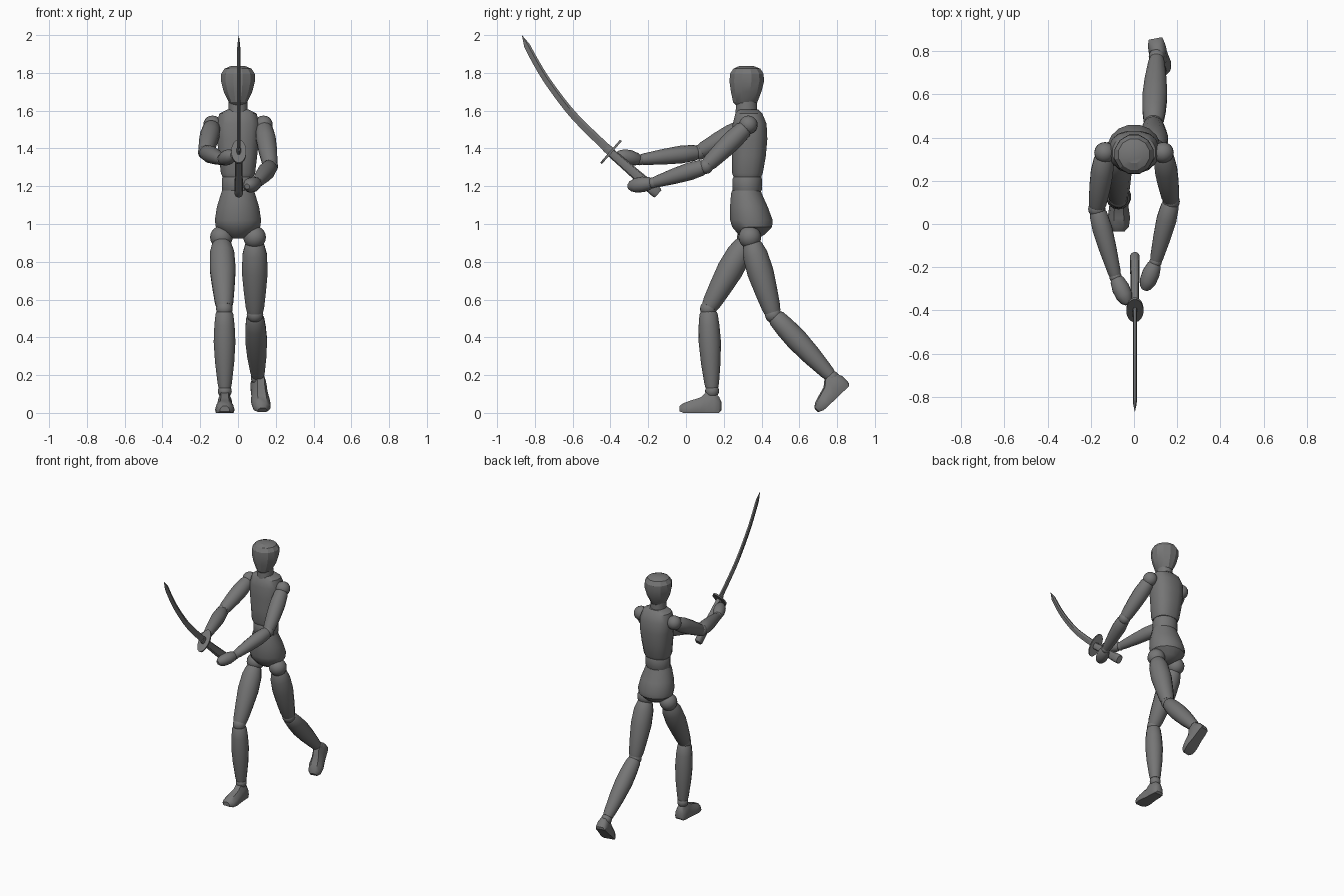
import bpy, bmesh, math
from mathutils import Vector

if "Cube" in bpy.data.objects:
    bpy.data.objects.remove(bpy.data.objects["Cube"])

grey = bpy.data.materials.new("mid_grey")
grey.diffuse_color = (0.18, 0.18, 0.18, 1)
grey.use_nodes = True
grey.node_tree.nodes["Principled BSDF"].inputs["Base Color"].default_value = grey.diffuse_color


def finish(name, bm, angle=32):
    bmesh.ops.recalc_face_normals(bm, faces=bm.faces)
    me = bpy.data.meshes.new(name)
    bm.to_mesh(me)
    bm.free()
    ob = bpy.data.objects.new(name, me)
    bpy.context.collection.objects.link(ob)
    me.materials.append(grey)
    bpy.ops.object.select_all(action='DESELECT')
    ob.select_set(True)
    bpy.context.view_layer.objects.active = ob
    bpy.ops.object.shade_smooth_by_angle(angle=math.radians(angle))
    return ob


def skin(name, rings, angle=32):
    """Join equal rings of points into a capped solid."""
    bm = bmesh.new()
    vs = [[bm.verts.new(p) for p in r] for r in rings]
    n = len(vs[0])
    for a, b in zip(vs, vs[1:]):
        for i in range(n):
            bm.faces.new((a[i], a[(i + 1) % n], b[(i + 1) % n], b[i]))
    bm.faces.new(vs[0][::-1])
    bm.faces.new(vs[-1])
    return finish(name, bm, angle)


def oval(c, u, v, ru, rv, n=16, power=1.0):
    pts = []
    for i in range(n):
        t = 2 * math.pi * (i + 0.5) / n
        co, si = math.cos(t), math.sin(t)
        pts.append(c + u * ru * math.copysign(abs(co) ** power, co)
                   + v * rv * math.copysign(abs(si) ** power, si))
    return pts


X, Y, Z = Vector((1, 0, 0)), Vector((0, 1, 0)), Vector((0, 0, 1))


def body(name, rows, n=16, power=1.0, angle=32):
    """Upright part; rows of z, front y, back y, half width."""
    skin(name, [oval(Vector((0, (f + b) / 2, z)), X, Y, w, (b - f) / 2, n, power)
                for z, f, b, w in rows], angle)


def limb(name, a, b, rows):
    """Turned part between two points; rows of fraction, radius."""
    a, b = Vector(a), Vector(b)
    d = (b - a).normalized()
    u = (X - d * X.dot(d)).normalized()
    v = d.cross(u)
    skin(name, [oval(a.lerp(b, t), u, v, r, r, 14) for t, r in rows])


def ball(name, c, r):
    bm = bmesh.new()
    bmesh.ops.create_uvsphere(bm, u_segments=16, v_segments=10, radius=r)
    bmesh.ops.translate(bm, verts=bm.verts, vec=Vector(c))
    finish(name, bm)


def foot(name, heel, forward):
    """Flat soled foot; rows of distance, half width, bottom, top."""
    f = Vector(forward).normalized()
    side = f.cross(Z).normalized()
    up = side.cross(f)
    rings = []
    for s, w, lo, hi in [(0, .022, .012, .06), (.012, .036, 0, .085), (.04, .041, 0, .112),
                         (.078, .042, 0, .11), (.11, .045, 0, .082), (.16, .052, 0, .066),
                         (.2, .046, 0, .052), (.222, .026, .008, .036)]:
        c = Vector(heel) + f * s + up * lo
        h = hi - lo
        rings.append([c + side * (w * k) + up * (h * q) for k, q in
                      [(-.9, 0), (.9, 0), (1, .25), (.85, .65), (.45, 1),
                       (-.45, 1), (-.85, .65), (-1, .25)]])
    skin(name, rings, 40)


# Head and neck
body("head", [(1.628, .265, .365, .038), (1.645, .247, .38, .05), (1.70, .235, .402, .078),
              (1.755, .227, .416, .093), (1.795, .23, .414, .092), (1.822, .248, .396, .074),
              (1.836, .28, .36, .04)], 12, angle=24)
body("neck", [(1.57, .26, .38, .054), (1.65, .265, .375, .05)])

# Trunk
body("chest", [(1.605, .275, .385, .06), (1.585, .26, .405, .1), (1.53, .246, .428, .116),
               (1.45, .243, .432, .113), (1.36, .243, .424, .103), (1.27, .243, .408, .092),
               (1.25, .25, .40, .084)], 16, .8)
body("waist", [(1.26, .255, .395, .078), (1.24, .245, .403, .086),
               (1.18, .245, .403, .086), (1.165, .255, .395, .08)])
body("pelvis", [(1.178, .243, .397, .086), (1.16, .237, .403, .092), (1.09, .231, .435, .114),
                (1.02, .232, .461, .125), (.985, .242, .458, .12), (.945, .275, .42, .075),
                (.922, .31, .38, .035)])

# Legs: hip, knee, ankle
thigh = [(.04, .035), (.1, .052), (.22, .066), (.45, .07), (.7, .06), (.9, .05), (.97, .043)]
shin = [(.02, .038), (.06, .048), (.2, .055), (.4, .059), (.65, .052), (.9, .039), (.96, .034)]
legs = {"front": ((-.088, .33, .93), (-.072, .118, .55), (-.07, .138, .115)),
        "back": ((.088, .338, .93), (.09, .462, .52), (.105, .775, .185))}
for side, (hip, knee, ankle) in legs.items():
    ball(side + "_hip_joint", hip, .06)
    limb(side + "_thigh", hip, knee, thigh)
    ball(side + "_knee_joint", knee, .044)
    limb(side + "_shin", knee, ankle, shin)
    ball(side + "_ankle_joint", ankle, .037)
foot("front_foot", (-.07, .187, 0), (0, -1, 0))
foot("back_foot", (.097, .866, .15), (.03, -.16, -.15))

# Arms: shoulder, elbow, wrist, fingertips
upper = [(.04, .035), (.12, .047), (.35, .053), (.6, .05), (.9, .042), (.97, .036)]
fore = [(.02, .034), (.08, .042), (.3, .047), (.6, .041), (.92, .031), (.98, .027)]
palm = [(0, .022), (.12, .033), (.4, .041), (.7, .039), (.9, .028), (1, .014)]
arms = {"right": ((-.135, .33, 1.525), (-.172, .07, 1.38), (-.085, -.245, 1.34), (-.028, -.37, 1.365)),
        "left": ((.135, .33, 1.525), (.172, .105, 1.305), (.1, -.175, 1.218), (.048, -.305, 1.198))}
for side, (shoulder, elbow, wrist, tip) in arms.items():
    ball(side + "_shoulder_joint", shoulder, .049)
    limb(side + "_upper_arm", shoulder, elbow, upper)
    ball(side + "_elbow_joint", elbow, .04)
    limb(side + "_forearm", elbow, wrist, fore)
    ball(side + "_wrist_joint", wrist, .029)
    limb(side + "_hand", wrist, tip, palm)

# Sword grip and guard, along one slanted axis
SX = .004
axis = Vector((0, -.755, .656)).normalized()
across = axis.cross(X)
end, guard = Vector((SX, -.147, 1.16)), Vector((SX, -.397, 1.382))


def sword_part(name, base, rows, n, power=1.0):
    skin(name, [oval(base + axis * s, X, across, w, d, n, power) for s, w, d in rows])


length = (guard - end).length
sword_part("sword_grip", end, [(0, .019, .026), (.008, .023, .031), (.05, .023, .031),
                               (length * .6, .02, .027), (length, .018, .024)], 12, .8)
sword_part("sword_guard", guard, [(-.006, .04, .081), (.006, .04, .081)], 20)
sword_part("blade_collar", guard, [(0, .012, .026), (.035, .011, .025)], 8)

# Curved blade: smooth path with a wedge section, tapering to a point
ctrl = [Vector((SX, y, z)) for y, z in [(-.397, 1.383), (-.51, 1.49), (-.615, 1.6),
                                        (-.73, 1.753), (-.803, 1.873), (-.868, 1.998)]]


def path(t):
    i = min(int(t), len(ctrl) - 2)
    k = t - i
    p1, p2 = ctrl[i], ctrl[i + 1]
    p0 = ctrl[i - 1] if i else p1 * 2 - p2
    p3 = ctrl[i + 2] if i + 2 < len(ctrl) else p2 * 2 - p1
    return .5 * (2 * p1 + (p2 - p0) * k + (2 * p0 - 5 * p1 + 4 * p2 - p3) * k * k
                 + (3 * p1 - p0 - 3 * p2 + p3) * k ** 3)


rings = []
steps = 24
for i in range(steps + 1):
    t = 5 * i / steps
    p = path(t)
    d = (path(min(t + .02, 5)) - path(max(t - .02, 0))).normalized()
    back = X.cross(d)
    if back.z < 0:
        back = -back
    w = (.023 - .0012 * t) * min(1, (5 - t) / .45 + .04)
    h = .009 * min(1, (5 - t) / .6 + .1)
    rings.append([p + back * (w * a) + X * (h * b) for a, b in
                  [(-1, 0), (.3, 1), (.9, .6), (.9, -.6), (.3, -1)]])
skin("sword_blade", rings)
